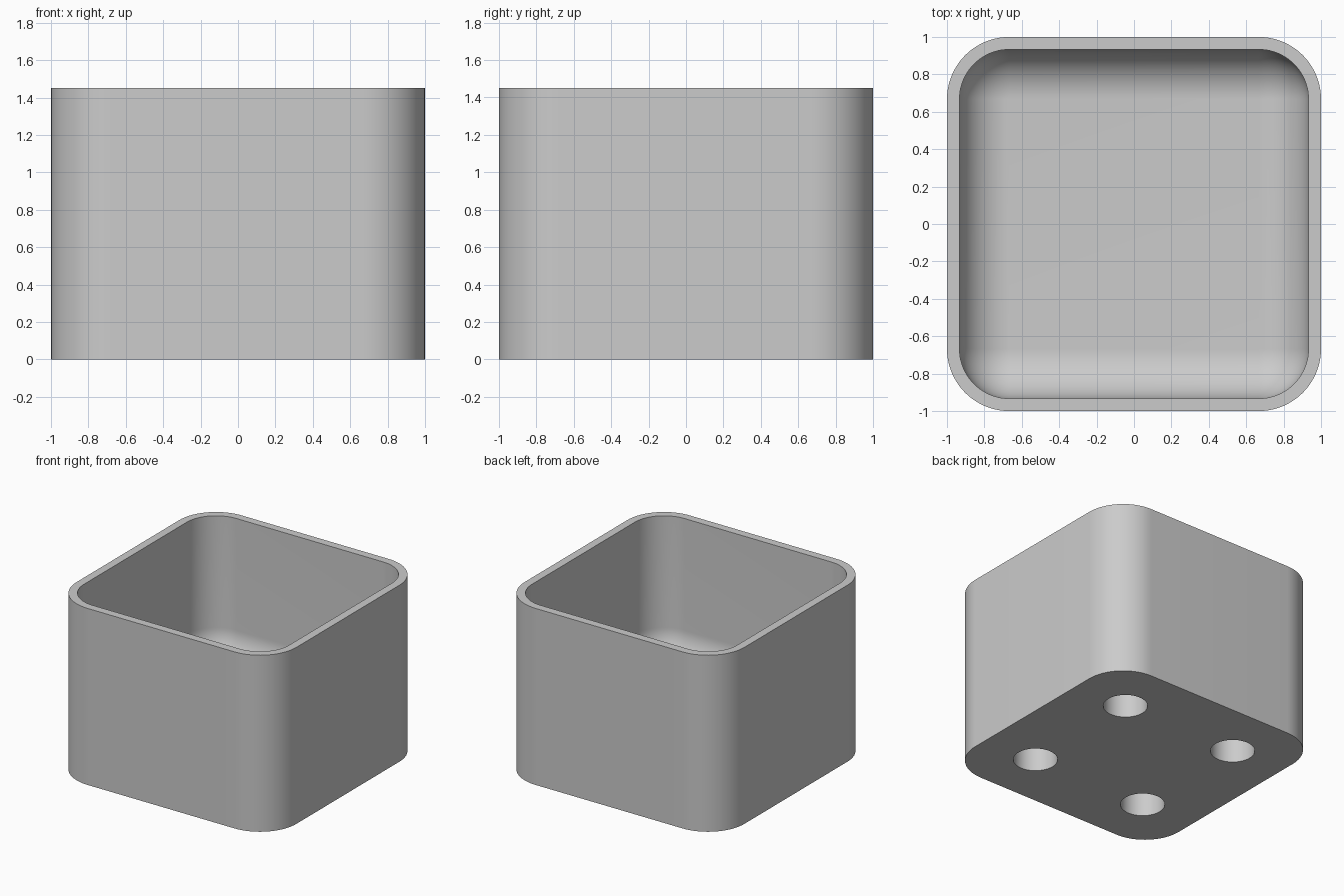
import bpy, bmesh, math

if "Cube" in bpy.data.objects:
    bpy.data.objects.remove(bpy.data.objects["Cube"])

HEIGHT, WALL, FLOOR = 1.45, 0.067, 0.267
CORE = 0.667                    # half size of the straight part of each side
OUTER_R = 1.0 - CORE            # outer corner radius
INNER_R = OUTER_R - WALL        # inner corner and floor fillet radius
HOLE_R, HOLE_DEPTH, HOLE_POS = 0.167, 0.2, 0.527
SEG = 20

grey = bpy.data.materials.new("plain grey")
grey.diffuse_color = (0.6, 0.6, 0.6, 1)
grey.use_nodes = True
grey.node_tree.nodes["Principled BSDF"].inputs["Base Color"].default_value = grey.diffuse_color


def ring(bm, radius, z):
    """Rounded square: four corner arcs around the straight core."""
    verts = []
    for q, (sx, sy) in enumerate([(1, 1), (-1, 1), (-1, -1), (1, -1)]):
        for i in range(SEG + 1):
            a = math.pi / 2 * (q + i / SEG)
            verts.append(bm.verts.new((sx * CORE + radius * math.cos(a),
                                       sy * CORE + radius * math.sin(a), z)))
    return verts


# Bin body: outside wall, rim, inside wall, rounded transition to the floor
profile = [(OUTER_R, 0), (OUTER_R, HEIGHT), (INNER_R, HEIGHT)]
for i in range(SEG + 1):
    t = math.pi / 2 * i / SEG
    profile.append((INNER_R * math.cos(t), FLOOR + INNER_R * (1 - math.sin(t))))

bm = bmesh.new()
rings = [ring(bm, r, z) for r, z in profile]
for a, b in zip(rings, rings[1:]):
    for i in range(len(a)):
        j = (i + 1) % len(a)
        bm.faces.new((a[i], a[j], b[j], b[i]))
bm.faces.new(rings[0][::-1])
bm.faces.new(rings[-1])
bmesh.ops.remove_doubles(bm, verts=bm.verts, dist=1e-5)
bmesh.ops.recalc_face_normals(bm, faces=bm.faces)
mesh = bpy.data.meshes.new("bin_body")
bm.to_mesh(mesh)
bm.free()
mesh.materials.append(grey)
body = bpy.data.objects.new("bin_body", mesh)
bpy.context.collection.objects.link(body)

# Four round blind holes in the underside
for sx in (-1, 1):
    for sy in (-1, 1):
        bpy.ops.mesh.primitive_cylinder_add(
            vertices=48, radius=HOLE_R, depth=2 * HOLE_DEPTH,
            location=(sx * HOLE_POS, sy * HOLE_POS, 0))
        cutter = bpy.context.object
        cutter.name = "hole_cutter"
        cutter.hide_render = True
        cutter.data.materials.append(grey)
        bpy.context.view_layer.objects.active = body
        mod = body.modifiers.new("hole", 'BOOLEAN')
        mod.operation, mod.solver, mod.object = 'DIFFERENCE', 'EXACT', cutter
        bpy.ops.object.modifier_apply(modifier=mod.name)
        bpy.data.objects.remove(cutter)

# Smooth corners with crisp rim and base edges
bpy.ops.object.select_all(action='DESELECT')
body.select_set(True)
bpy.context.view_layer.objects.active = body
bpy.ops.object.shade_smooth_by_angle(angle=math.radians(30))
